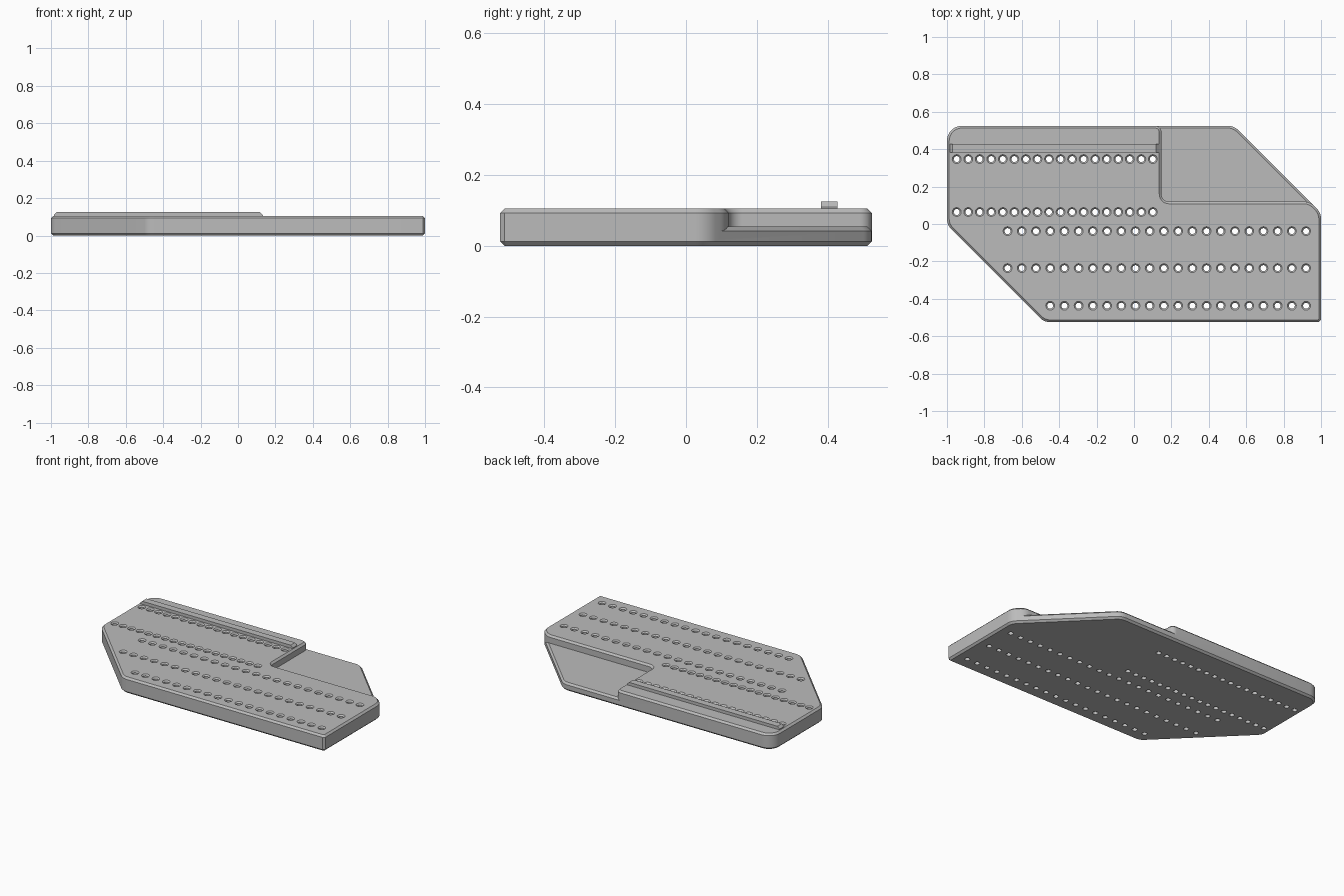
import bpy, bmesh, math
from mathutils import Vector

if "Cube" in bpy.data.objects:
    bpy.data.objects.remove(bpy.data.objects["Cube"])

CHAMFER = 0.012
TOP, SHELF = 0.105, 0.054

grey = bpy.data.materials.new("plain grey")
grey.use_nodes = True
grey.diffuse_color = (0.5, 0.5, 0.5, 1)
grey.node_tree.nodes["Principled BSDF"].inputs["Base Color"].default_value = (0.5, 0.5, 0.5, 1)


def add_object(name, bm):
    bmesh.ops.recalc_face_normals(bm, faces=bm.faces)
    mesh = bpy.data.meshes.new(name)
    bm.to_mesh(mesh)
    bm.free()
    mesh.materials.append(grey)
    obj = bpy.data.objects.new(name, mesh)
    bpy.context.collection.objects.link(obj)
    return obj


def rounded(corners):
    """Outline from (x, y, radius) corners, each replaced by an arc."""
    out = []
    for i, (x, y, r) in enumerate(corners):
        p = Vector((x, y))
        a = (Vector(corners[i - 1][:2]) - p).normalized()
        b = (Vector(corners[(i + 1) % len(corners)][:2]) - p).normalized()
        half = math.acos(max(-1, min(1, a.dot(b)))) / 2
        reach = r / math.tan(half)
        centre = p + (a + b).normalized() * r / math.sin(half)
        start = (p + a * reach - centre).normalized()
        end = (p + b * reach - centre).normalized()
        steps = 8 if r > 0.02 else 1
        out += [centre + start.slerp(end, k / steps) * r for k in range(steps + 1)]
    return out


def slab(name, corners, z0, z1, chamfer_levels):
    """Extruded outline with chamfered rims at the given heights."""
    bm = bmesh.new()
    face = bm.faces.new([bm.verts.new((p.x, p.y, z0)) for p in rounded(corners)])
    ext = bmesh.ops.extrude_face_region(bm, geom=[face], use_keep_orig=True)
    for v in ext["geom"]:
        if isinstance(v, bmesh.types.BMVert):
            v.co.z = z1
    bmesh.ops.recalc_face_normals(bm, faces=bm.faces)
    rims = [e for e in bm.edges
            if any(all(abs(v.co.z - z) < 1e-4 for v in e.verts) for z in chamfer_levels)]
    bmesh.ops.bevel(bm, geom=rims, offset=CHAMFER, offset_type='OFFSET',
                    segments=1, affect='EDGES', clamp_overlap=False)
    return add_object(name, bm)


def boolean(target, tool, operation):
    mod = target.modifiers.new(operation.title(), 'BOOLEAN')
    mod.operation, mod.object, mod.solver = operation, tool, 'EXACT'
    bpy.context.view_layer.objects.active = target
    bpy.ops.object.modifier_apply(modifier=mod.name)
    bpy.data.objects.remove(tool)


# Shared outline corners
front = [(-0.48, -0.525, 0.08), (1, -0.525, 0.012), (1, 0.06, 0.08)]
left_end = [(-1, 0.525, 0.08), (-1, -0.005, 0.08)]

# Thin lower layer, with the shelf on its back corner
body = slab("base_plate", front + [(0.535, 0.525, 0.08)] + left_end,
            0, SHELF, [0, SHELF])

# Thick upper layer, stepped around the shelf
step = [(0.94, 0.12, 0.08), (0.147, 0.12, 0.04), (0.147, 0.525, 0.035)]
upper = slab("upper_layer", front + step + left_end, 0.02, TOP, [TOP])
boolean(body, upper, 'UNION')

# Countersunk through holes: first x, pitch, count, y
rows = [(-0.948, 0.0617, 18, 0.347), (-0.948, 0.0617, 18, 0.064),
        (-0.676, 0.076, 22, -0.038), (-0.676, 0.076, 22, -0.236),
        (-0.448, 0.076, 19, -0.437)]
drill = [(0.016, -0.05), (0.016, TOP - 0.008), (0.026, TOP + 0.002), (0.026, TOP + 0.03)]
SIDES = 16
bm = bmesh.new()
for x0, pitch, count, y in rows:
    for i in range(count):
        rings = [[bm.verts.new((x0 + i * pitch + r * math.cos(math.tau * k / SIDES),
                                y + r * math.sin(math.tau * k / SIDES), z))
                  for k in range(SIDES)] for r, z in drill]
        bm.faces.new(rings[0][::-1])
        bm.faces.new(rings[-1])
        for lo, hi in zip(rings, rings[1:]):
            for k in range(SIDES):
                n = (k + 1) % SIDES
                bm.faces.new((lo[k], lo[n], hi[n], hi[k]))
holes = add_object("hole_cutter", bm)
holes.hide_render = True
boolean(body, holes, 'DIFFERENCE')

# Raised rib along the back row, with sloped ends
bm = bmesh.new()
profile = [(-0.985, TOP - 0.02), (0.133, TOP - 0.02), (0.133, TOP + 0.005),
           (0.118, 0.125), (-0.97, 0.125), (-0.985, TOP + 0.005)]
side = bm.faces.new([bm.verts.new((x, 0.382, z)) for x, z in profile])
ext = bmesh.ops.extrude_face_region(bm, geom=[side], use_keep_orig=True)
bmesh.ops.translate(bm, vec=(0, 0.046, 0),
                    verts=[v for v in ext["geom"] if isinstance(v, bmesh.types.BMVert)])
add_object("fence_rib", bm)

# Smooth the rounded corners, keep the chamfers crisp
bpy.ops.object.select_all(action='DESELECT')
body.select_set(True)
bpy.context.view_layer.objects.active = body
bpy.ops.object.shade_smooth_by_angle(angle=math.radians(30))
